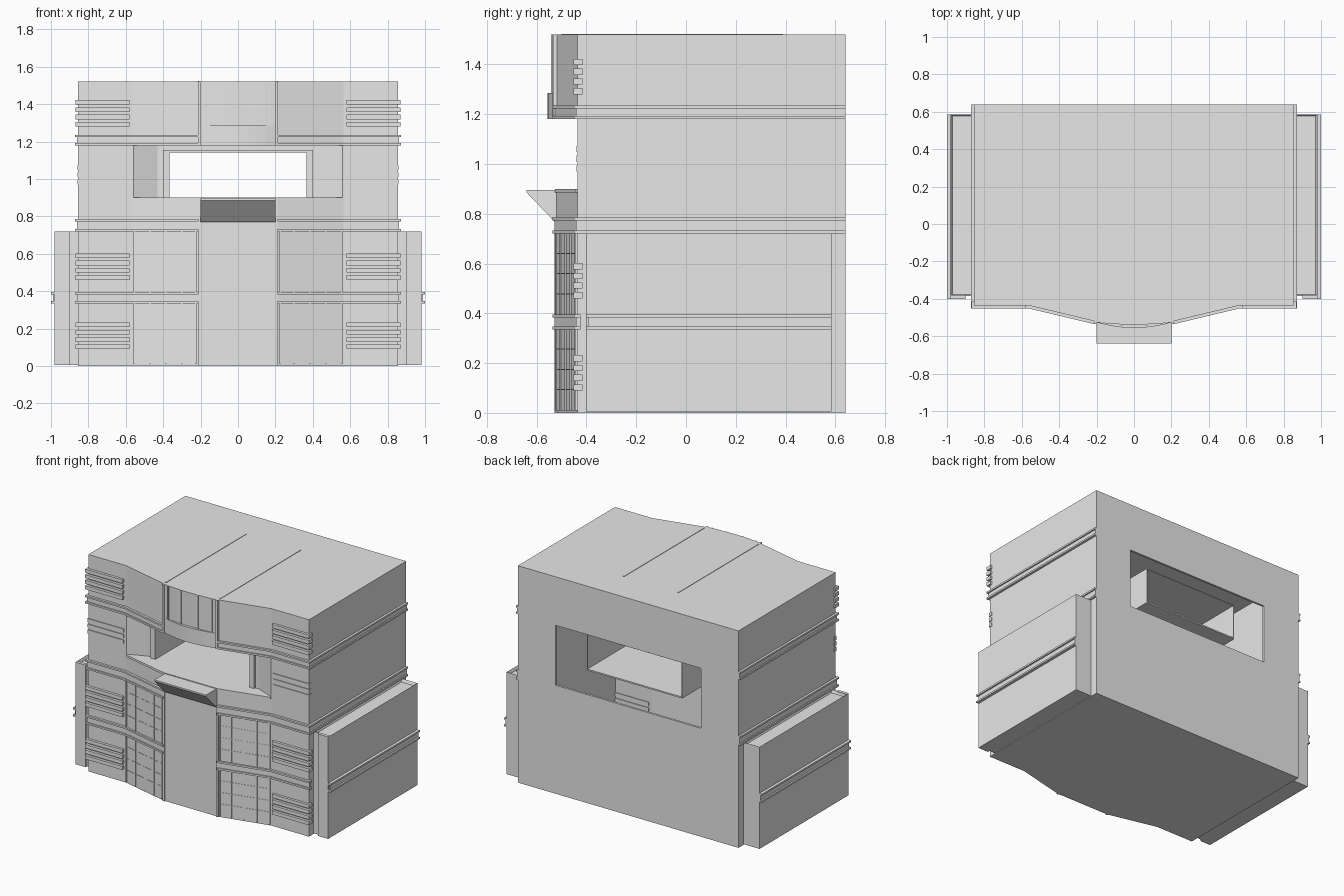
import bpy, bmesh

old = bpy.data.objects.get("Cube")
if old:
    bpy.data.objects.remove(old)

GREY = (0.8, 0.8, 0.8, 1)
mat = bpy.data.materials.new("plain grey")
mat.use_nodes = True
mat.diffuse_color = GREY
mat.node_tree.nodes["Principled BSDF"].inputs["Base Color"].default_value = GREY

W, BACK, SIDE_Y, TOP = 0.855, 0.64, -0.435, 1.52
BEND, POST, NOSE = 0.565, 0.21, -0.52


def prism(name, pts, lo, hi, axis="z"):
    """Extrude a polygon: plan (x, y) along z, or section (y, z) along x."""
    def place(p, t):
        return (p[0], p[1], t) if axis == "z" else (t, p[0], p[1])
    bm = bmesh.new()
    a = [bm.verts.new(place(p, lo)) for p in pts]
    b = [bm.verts.new(place(p, hi)) for p in pts]
    bm.faces.new(a)
    bm.faces.new(b[::-1])
    for i in range(len(pts)):
        j = (i + 1) % len(pts)
        bm.faces.new((a[i], b[i], b[j], a[j]))
    bmesh.ops.recalc_face_normals(bm, faces=bm.faces)
    me = bpy.data.meshes.new(name)
    bm.to_mesh(me)
    bm.free()
    me.materials.append(mat)
    ob = bpy.data.objects.new(name, me)
    bpy.context.collection.objects.link(ob)
    return ob


def box(name, x, y, z):
    pts = [(x[0], y[0]), (x[1], y[0]), (x[1], y[1]), (x[0], y[1])]
    return prism(name, pts, z[0], z[1])


def pair(name, x, y, z):
    """The same box on both sides."""
    for s, side in ((1, "left_"), (-1, "right_")):
        box(side + name, (s * x[0], s * x[1]), y, z)


def front_y(x):
    """Depth of the bowed front at x."""
    t = (BEND - abs(x)) / (BEND - POST)
    return SIDE_Y + (NOSE - SIDE_Y) * min(max(t, 0), 1)


def strip(name, xs, out, z, back=0.012):
    """Plate following the bowed front."""
    pts = [(x, front_y(x) - out) for x in xs]
    pts += [(x, front_y(x) + back) for x in reversed(xs)]
    return prism(name, pts, *z)


def strips(name, xs, out, z):
    strip("left_" + name, xs, out, z)
    strip("right_" + name, [-x for x in xs], out, z)


def cut(ob, cutters):
    for c in cutters:
        c.hide_render = True
        m = ob.modifiers.new("cut", "BOOLEAN")
        m.operation, m.object, m.solver = "DIFFERENCE", c, "EXACT"
    dg = bpy.context.evaluated_depsgraph_get()
    me = bpy.data.meshes.new_from_object(ob.evaluated_get(dg))
    ob.modifiers.clear()
    ob.data = me
    for c in cutters:
        bpy.data.objects.remove(c)


# Hollow main shell with a bowed front and openings front and back
XS = [-W, -BEND, -POST, POST, BEND, W]
shell = prism("body_shell", [(x, front_y(x)) for x in XS] + [(W, BACK), (-W, BACK)], 0, TOP)
T = 0.015
inner = [(x * (W - T) / W, front_y(x) + T) for x in XS]
inner += [(W - T, BACK - T), (T - W, BACK - T)]
cut(shell, [
    prism("cutter_room", inner, T, TOP - T),
    box("cutter_back", (-BEND, BEND), (0.5, 0.8), (0.76, 1.18)),
    box("cutter_front", (-0.56, 0.56), (-0.7, -0.4), (0.89, 1.18)),
])

# Serving window: counter, splayed jambs, frame and through tunnel
RECESS = -0.36
bow = [-0.56, -POST, POST, 0.56]
for name, z, out in (("counter_top", (0.885, 0.9), 0.006), ("window_head", (1.18, 1.19), 0)):
    pts = [(x, front_y(x) - out) for x in bow] + [(0.56, RECESS), (-0.56, RECESS)]
    prism(name, pts, *z)
for s in (1, -1):
    jamb = [(0.565, SIDE_Y), (0.43, RECESS - 0.02), (0.43, RECESS), (0.565, SIDE_Y + 0.02)]
    prism("window_jamb", [(s * x, y) for x, y in jamb], 0.9, 1.18)
pair("window_frame", (0.365, 0.43), (RECESS - 0.02, RECESS), (0.9, 1.18))
pair("window_bead", (0.365, 0.4), (RECESS - 0.035, RECESS), (0.9, 1.155))
box("window_lintel", (-0.4, 0.4), (RECESS - 0.035, RECESS), (1.14, 1.155))
box("window_header", (-0.43, 0.43), (RECESS - 0.02, RECESS), (1.14, 1.18))
pair("tunnel_side", (0.365, 0.37), (RECESS, 0.57), (0.89, 1.145))
box("tunnel_floor", (-0.365, 0.365), (RECESS, 0.57), (0.89, 0.9))
box("tunnel_ceiling", (-0.365, 0.365), (RECESS, 0.57), (1.14, 1.145))

# Wedge shelf over the door
wedge = [(-0.64, 0.895), (-0.64, 0.885), (-0.53, 0.77), (-0.5, 0.77), (-0.5, 0.895)]
prism("wedge_shelf", wedge, -0.2, 0.2, "x")

# Horizontal bands with lips, around the front and sides
for label, lo, hi, wraps in (("lower", 0.335, 0.395, False),
                             ("middle", 0.72, 0.785, True),
                             ("upper", 1.18, 1.235, True)):
    for part, z, out in (("web", (lo, hi), 0.007),
                         ("bottom_lip", (lo, lo + 0.012), 0.016),
                         ("top_lip", (hi - 0.012, hi), 0.016)):
        name = label + "_band_" + part
        strips(name, [POST, BEND, W + out], out, z)
        if wraps:
            pair(name + "_side", (W - 0.005, W + out), (SIDE_Y, BACK), z)
        else:
            pair(name + "_side", (0.9, 0.98 + out * 1.25), (-0.385 - out, 0.585), z)

# Door posts and sign posts
strips("door_post", [0.2, 0.215], 0.008, (0, 0.78))
strips("sign_post", [0.2, 0.215], 0.016, (1.18, TOP))

# Curved sign with slats over the window
def arc(half, rise):
    xs = [half * i / 4 for i in range(-4, 5)]
    pts = [(x, NOSE - rise * (1 - (x / half) ** 2) - 0.006) for x in xs]
    return pts + [(half, NOSE + 0.01), (-half, NOSE + 0.01)]


prism("sign_board", arc(0.2, 0.012), 1.18, TOP)
prism("sign_sill", arc(0.2, 0.03), 1.18, 1.285)
for x in (-0.17, -0.065, 0.065, 0.17):
    y = NOSE - 0.02 + 0.25 * x * x
    box("sign_slat", (x - 0.004, x + 0.004), (y - 0.003, NOSE), (1.285, TOP))

# Front panels with upright battens and slim cross seams
for lo, hi in ((0.01, 0.335), (0.395, 0.72)):
    strips("front_panel", [0.225, 0.55], 0.004, (lo, hi))
    for x in (0.225, 0.3, 0.385, 0.47, 0.555):
        strips("panel_batten", [x - 0.004, x + 0.004], 0.009, (lo, hi))
    for i in range(1, 4):
        z = lo + (hi - lo) * i / 4
        strips("panel_seam", [0.23, 0.55], 0.006, (z, z + 0.004))

# Louvre fins wrapped round the front corners
for base, count, out in ((0.09, 4, 0.018), (0.46, 4, 0.018), (0.97, 3, 0.006), (1.28, 4, 0.018)):
    for i in range(count):
        z = base + i * 0.039
        pair("louvre_fin", (0.58, W + out * 0.7), (SIDE_Y - out, SIDE_Y + 0.02), (z, z + 0.025))

# Side cabinets with sunken tops
for s, side in ((1, "left_"), (-1, "right_")):
    cab = box(side + "side_cabinet", (s * W, s * 0.98), (-0.385, 0.585), (0.005, 0.72))
    bm = bmesh.new()
    bm.from_mesh(cab.data)
    top = max(bm.faces, key=lambda f: f.calc_center_median().z)
    bmesh.ops.inset_individual(bm, faces=[top], thickness=0.012)
    bmesh.ops.translate(bm, verts=top.verts, vec=(0, 0, -0.02))
    bm.to_mesh(cab.data)
    bm.free()
pair("cabinet_front", (0.9, 0.98), (-0.402, -0.38), (0.005, 0.72))

# Roof ridges
pair("roof_ridge", (0.207, 0.215), (-0.5, 0.39), (TOP - 0.01, TOP + 0.003))
